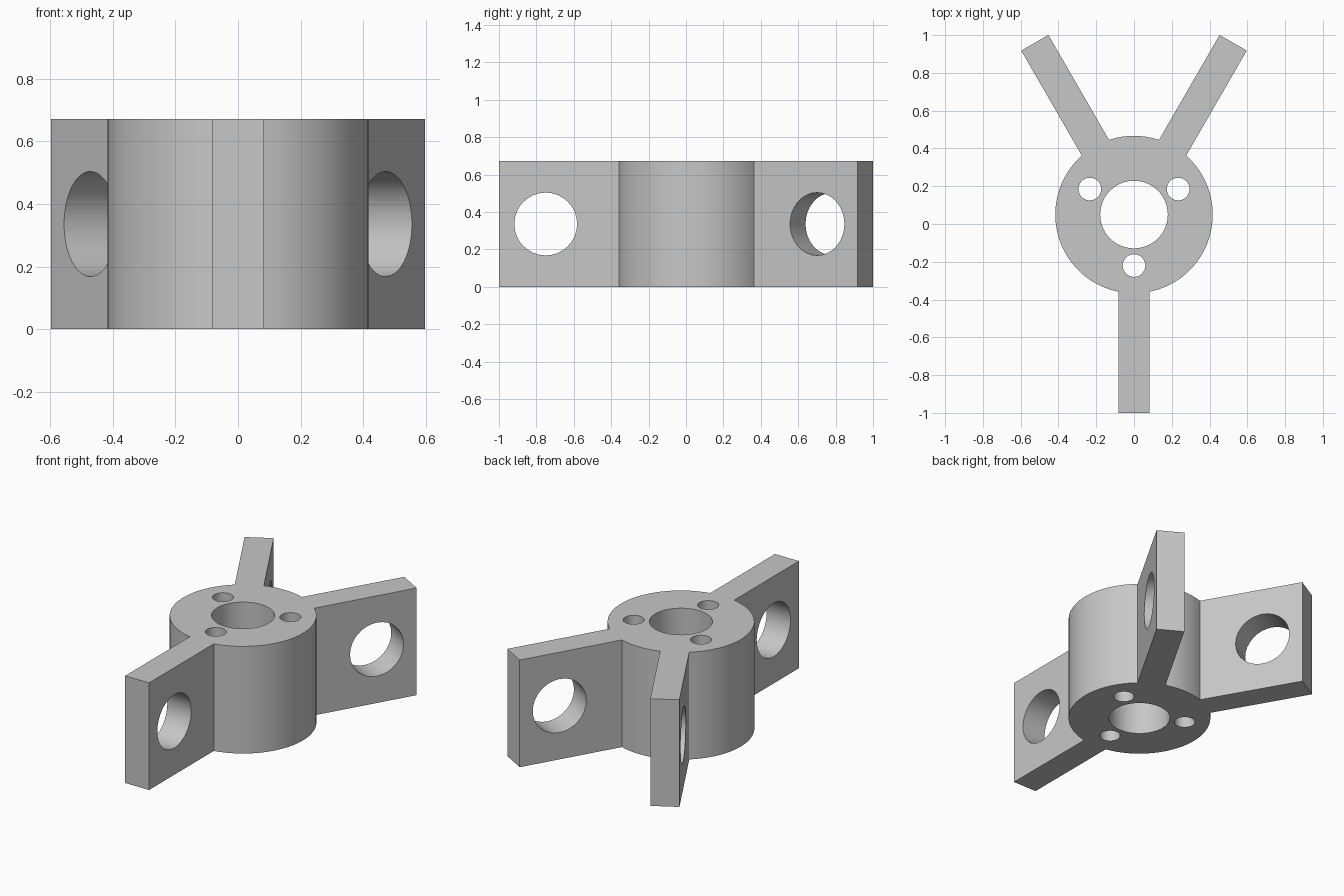
import bpy
import bmesh
from math import sin, cos, asin, pi, radians
from mathutils import Matrix, Vector

if "Cube" in bpy.data.objects:
    bpy.data.objects.remove(bpy.data.objects["Cube"], do_unlink=True)

HEIGHT = 0.672
CENTRE = Vector((0, 0.05, 0))
HUB_R, ARM_LEN, ARM_HALF = 0.417, 1.05, 0.083
ARM_ANGLES = [radians(a) for a in (60, 120, 270)]
BOLT_ANGLES = [radians(a) for a in (30, 150, 270)]

grey = bpy.data.materials.new("light grey")
grey.use_nodes = True
colour = (0.57, 0.57, 0.57, 1)
grey.diffuse_color = colour
grey.node_tree.nodes["Principled BSDF"].inputs["Base Color"].default_value = colour


def polar(radius, angle, side=0.0):
    """Point at a radius along a direction, shifted sideways."""
    return CENTRE + Vector((radius * cos(angle) - side * sin(angle),
                            radius * sin(angle) + side * cos(angle), 0))


def make_object(name, bm):
    bmesh.ops.recalc_face_normals(bm, faces=bm.faces)
    mesh = bpy.data.meshes.new(name)
    bm.to_mesh(mesh)
    bm.free()
    mesh.materials.append(grey)
    obj = bpy.data.objects.new(name, mesh)
    bpy.context.collection.objects.link(obj)
    return obj


# Hub outline: round arcs interrupted by three straight arms
spread = asin(ARM_HALF / HUB_R)
outline = []
for i, angle in enumerate(ARM_ANGLES):
    outline += [polar(ARM_LEN, angle, -ARM_HALF), polar(ARM_LEN, angle, ARM_HALF)]
    following = ARM_ANGLES[(i + 1) % 3] + (2 * pi if i == 2 else 0)
    start, end = angle + spread, following - spread
    steps = max(4, round((end - start) / radians(5)))
    outline += [polar(HUB_R, start + (end - start) * s / steps) for s in range(steps + 1)]

bm = bmesh.new()
base = bm.faces.new([bm.verts.new(p) for p in outline])
raised = bmesh.ops.extrude_face_region(bm, geom=[base], use_keep_orig=True)
bmesh.ops.translate(bm, vec=(0, 0, HEIGHT),
                    verts=[v for v in raised["geom"] if isinstance(v, bmesh.types.BMVert)])
bracket = make_object("three_arm_hub", bm)


def drill(name, radius, depth, matrix, segments=32):
    """Cut a round hole through the bracket."""
    bm = bmesh.new()
    bmesh.ops.create_cone(bm, cap_ends=True, segments=segments, radius1=radius,
                          radius2=radius, depth=depth, matrix=matrix)
    cutter = make_object(name, bm)
    cutter.hide_render = True
    bpy.context.view_layer.objects.active = bracket
    mod = bracket.modifiers.new(name, "BOOLEAN")
    mod.operation, mod.solver, mod.object = "DIFFERENCE", "EXACT", cutter
    bpy.ops.object.modifier_apply(modifier=mod.name)
    bpy.data.objects.remove(cutter, do_unlink=True)


middle = Vector((0, 0, HEIGHT / 2))

# Central bore and bolt holes
drill("bore_cutter", 0.179, 2, Matrix.Translation(CENTRE + middle), 48)
for a in BOLT_ANGLES:
    drill("bolt_cutter", 0.06, 2, Matrix.Translation(polar(0.27, a) + middle))

# Cross hole through each arm
for a in ARM_ANGLES:
    drill("arm_cutter", 0.168, 0.3, Matrix.Translation(polar(0.80, a) + middle)
          @ Matrix.Rotation(a, 4, "Z") @ Matrix.Rotation(pi / 2, 4, "X"))

# Smooth the round walls, keep the edges sharp
bpy.ops.object.select_all(action="DESELECT")
bracket.select_set(True)
bpy.context.view_layer.objects.active = bracket
bpy.ops.object.shade_smooth_by_angle(angle=radians(30))
